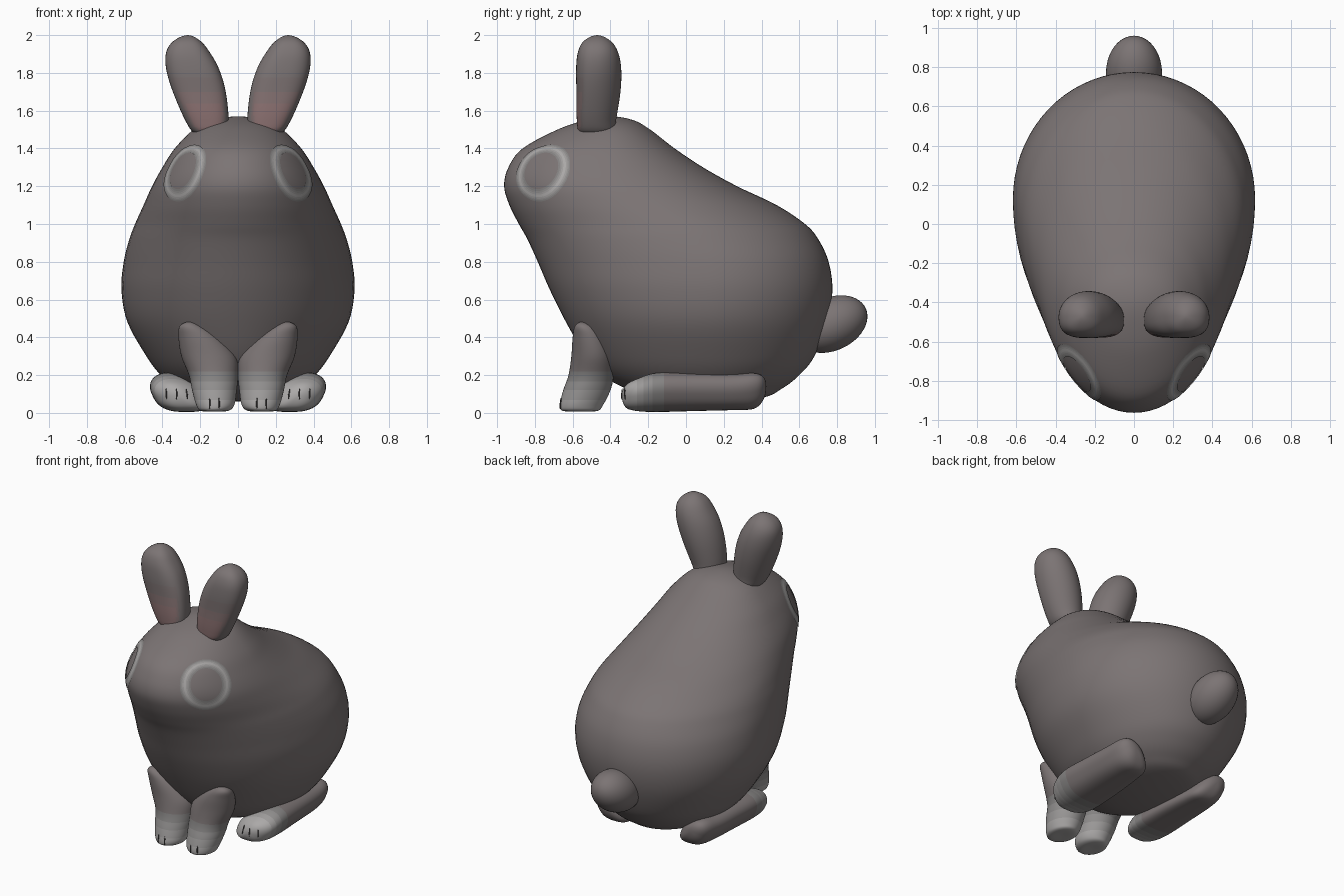
import bpy, bmesh, math
from mathutils import Vector, Matrix

if "Cube" in bpy.data.objects:
    bpy.data.objects.remove(bpy.data.objects["Cube"])


def material(name, r, g, b):
    m = bpy.data.materials.new(name)
    m.diffuse_color = (r, g, b, 1)
    m.use_nodes = True
    m.node_tree.nodes["Principled BSDF"].inputs["Base Color"].default_value = m.diffuse_color
    return m


FUR = material("fur", .2, .175, .175)
PALE = [material("fur_pale_%d" % i, v, v * .97, v * .96) for i, v in enumerate((.23, .28, .34, .41))]
PINK = [material("ear_pink_%d" % i, .2 + .03 * i, .165, .165) for i in range(3)]
DARK = material("toe_dark", .06, .055, .055)


def finish(name, bm, mats, mirror=False):
    me = bpy.data.meshes.new(name)
    bm.to_mesh(me)
    bm.free()
    ob = bpy.data.objects.new(name, me)
    bpy.context.collection.objects.link(ob)
    for m in mats:
        me.materials.append(m)
    for p in me.polygons:
        p.use_smooth = True
    if mirror:
        add_mirror(ob)
    return ob


def add_mirror(ob):
    mod = ob.modifiers.new("mirror", 'MIRROR')
    mod.use_mirror_merge = False


def spline_rows(rows, steps):
    # Catmull-Rom through the section rows, reflected at the tips so they close roundly
    def tip(a, b):
        return (b[0], 2 * a[1] - b[1], -b[2], b[4], b[3], b[5])
    pts = [tip(rows[0], rows[1])] + rows + [tip(rows[-1], rows[-2])]
    out = []
    for i in range(1, len(pts) - 2):
        for k in range(steps):
            t = k / steps
            out.append([.5 * (2 * b + (c - a) * t + (2 * a - 5 * b + 4 * c - d) * t * t
                              + (3 * b - a - 3 * c + d) * t ** 3)
                        for a, b, c, d in zip(*pts[i - 1:i + 3])])
    return out + [list(rows[-1])]


def loft(name, rows, place, mats, n=48, steps=5, low_power=2, shade=None, mirror=False):
    # row = position, centre x, half width, low edge, high edge, widest line
    bm = bmesh.new()
    rings = []
    for s, c, w, lo, hi, mid in spline_rows(rows, steps):
        ring = []
        for k in range(n):
            a = 2 * math.pi * k / n
            u, v = math.cos(a), math.sin(a)
            e = 2 / (2 if v > 0 else low_power)
            x = c + w * math.copysign(abs(u) ** e, u)
            d = mid + math.copysign(abs(v) ** e, v) * (hi - mid if v > 0 else mid - lo)
            ring.append(bm.verts.new(place(s, x, d)))
        rings.append(ring)
    for r0, r1 in zip(rings, rings[1:]):
        for k in range(n):
            bm.faces.new((r0[k], r0[(k + 1) % n], r1[(k + 1) % n], r1[k]))
    bmesh.ops.remove_doubles(bm, verts=bm.verts, dist=.0004)
    bmesh.ops.recalc_face_normals(bm, faces=bm.faces)
    if shade:
        for f in bm.faces:
            f.material_index = max(0, min(len(mats) - 1, int(shade(f.calc_center_median(), f.normal))))
    return finish(name, bm, mats, mirror)


def upright(z, x, y):
    return (x, y, z)


# Body and head in one egg-like form, sliced by height
body = loft("body", [
    (.06, 0, 0, .12, .12, .12), (.08, 0, .22, -.15, .40, .12), (.13, 0, .33, -.32, .51, .12),
    (.20, 0, .41, -.44, .60, .13), (.30, 0, .485, -.53, .68, .13), (.48, 0, .585, -.635, .75, .13),
    (.65, 0, .617, -.72, .775, .13), (.80, 0, .605, -.785, .755, .10), (.92, 0, .575, -.84, .70, .02),
    (1.0, 0, .545, -.885, .63, -.05), (1.1, 0, .50, -.935, .48, -.20), (1.2, 0, .455, -.963, .27, -.32),
    (1.3, 0, .40, -.94, .09, -.38), (1.4, 0, .335, -.865, -.06, -.40), (1.5, 0, .235, -.68, -.19, -.40),
    (1.55, 0, .13, -.53, -.28, -.40), (1.57, 0, 0, -.4, -.4, -.4)], upright, [FUR], n=72)

# Ears with a flattened pink front
loft("ear", [
    (1.46, .15, 0, -.47, -.47, -.47), (1.48, .15, .08, -.56, -.38, -.48), (1.55, .165, .115, -.578, -.37, -.49),
    (1.70, .205, .14, -.58, -.347, -.49), (1.82, .24, .14, -.582, -.343, -.48), (1.91, .265, .115, -.572, -.36, -.47),
    (1.97, .27, .07, -.54, -.40, -.47), (2.0, .265, 0, -.47, -.47, -.47)], upright, [FUR] + PINK,
    low_power=2.6, mirror=True,
    shade=lambda c, n: min((1.85 - c.z) * 14, (-n.y - .55) * 10) if n.y < -.55 else 0)

# Front legs
leg = loft("front_leg", [
    (.01, .125, 0, -.56, -.56, -.56), (.01, .125, .07, -.65, -.47, -.56), (.04, .12, .1, -.668, -.44, -.56),
    (.12, .125, .118, -.65, -.40, -.53), (.20, .13, .13, -.622, -.382, -.50), (.30, .155, .145, -.607, -.38, -.49),
    (.40, .205, .11, -.60, -.42, -.51), (.46, .25, .058, -.588, -.48, -.54), (.482, .26, 0, -.55, -.55, -.55)],
    upright, [FUR] + PALE, mirror=True, shade=lambda c, n: (.27 - c.z) * 20)

# Hind feet, sliced along their length, with flat soles
foot = loft("hind_foot", [
    (-.34, .32, 0, .09, .09, .09), (-.32, .32, .07, .03, .145, .08), (-.26, .315, .125, .01, .18, .09),
    (-.15, .315, .142, .005, .212, .1), (.05, .315, .135, .01, .212, .1), (.25, .32, .12, .015, .207, .1),
    (.36, .32, .1, .022, .21, .11), (.41, .32, .06, .07, .19, .13), (.425, .32, 0, .14, .14, .14)],
    lambda y, x, z: (x + .45 * (z - .1), y, z), [FUR] + PALE, low_power=3, mirror=True,
    shade=lambda c, n: (-.08 - c.y) * 22)

# Tail, an upward-tilted egg
bm = bmesh.new()
bmesh.ops.create_uvsphere(bm, u_segments=40, v_segments=24, radius=1,
                          matrix=Matrix.Translation((0, .77, .47)) @ Matrix.Rotation(math.radians(25), 4, 'X')
                          @ Matrix.Diagonal((.143, .2, .14, 1)))
finish("tail", bm, [FUR])

# Pale rings round the eyes, laid onto the head
bm = bmesh.new()
frame = Vector((1.7, -1.2, .6)).to_track_quat('Z', 'Y')
radii = (.105, .115, .125, .135, .15, .16, .168, .176)
bands = [[bm.verts.new(Vector((.29, -.765, 1.285)) + frame @ Vector((r * math.cos(a), r * math.sin(a), 0)))
          for a in (math.tau * k / 64 for k in range(64))] for r in radii]
for i, (r0, r1) in enumerate(zip(bands, bands[1:])):
    for k in range(64):
        f = bm.faces.new((r0[k], r1[k], r1[(k + 1) % 64], r0[(k + 1) % 64]))
        f.material_index = min(i, 6 - i)
ring = finish("eye_ring", bm, PALE)
wrap = ring.modifiers.new("wrap", 'SHRINKWRAP')
wrap.target = body
wrap.wrap_mode = 'ABOVE_SURFACE'
wrap.offset = .004
add_mirror(ring)

# Short dark lines between the toes
bpy.context.view_layer.update()
bm = bmesh.new()
for ob, xs, z in ((leg, (.1, .15), .05), (foot, (.27, .325, .38), .1)):
    for x in xs:
        hit, loc, nor, _ = ob.ray_cast(Vector((x, -2, z)), Vector((0, 1, 0)))
        if hit:
            turn = nor.to_track_quat('Y', 'Z').to_matrix().to_4x4()
            bmesh.ops.create_uvsphere(bm, u_segments=10, v_segments=8, radius=1,
                                      matrix=Matrix.Translation(loc) @ turn @ Matrix.Diagonal((.004, .004, .03, 1)))
finish("toe_line", bm, [DARK], mirror=True)
